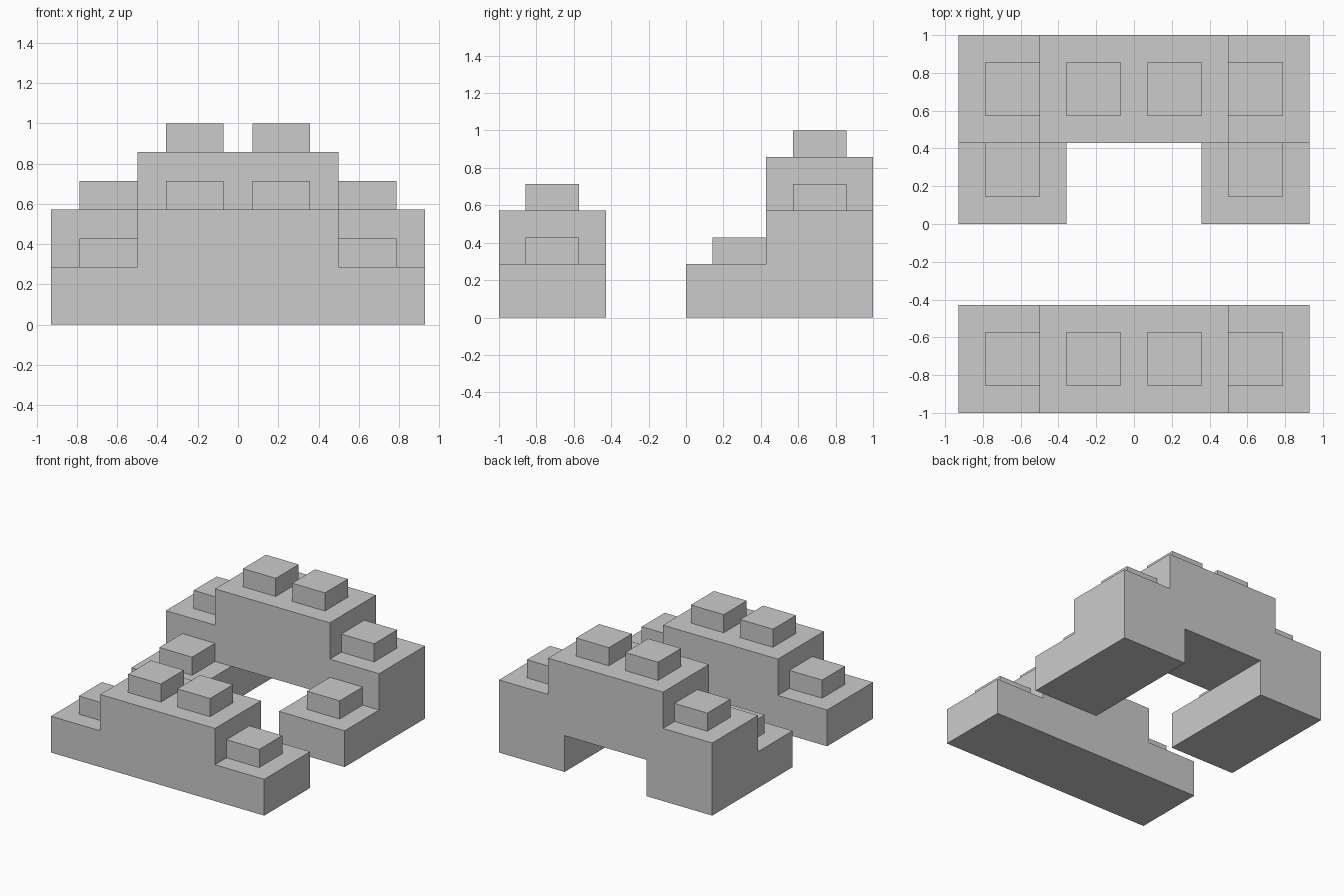
import bpy, bmesh

if "Cube" in bpy.data.objects:
    bpy.data.objects.remove(bpy.data.objects["Cube"])

U = 1 / 7  # grid module of the model


def make_object(name, bm):
    bmesh.ops.recalc_face_normals(bm, faces=bm.faces[:])
    mesh = bpy.data.meshes.new(name)
    bm.to_mesh(mesh)
    bm.free()
    obj = bpy.data.objects.new(name, mesh)
    bpy.context.collection.objects.link(obj)
    return obj


def wall(name, half_profile, y0, y1):
    """Mirror a half outline (x, z) and extrude it from y0 to y1, in modules."""
    outline = half_profile + [(-x, z) for x, z in reversed(half_profile)]
    bm = bmesh.new()
    face = bm.faces.new([bm.verts.new((x * U, y0 * U, z * U)) for x, z in outline])
    ext = bmesh.ops.extrude_face_region(bm, geom=[face])
    verts = [v for v in ext["geom"] if isinstance(v, bmesh.types.BMVert)]
    bmesh.ops.translate(bm, verts=verts, vec=(0, (y1 - y0) * U, 0))
    return make_object(name, bm)


def box(name, x, y, z):
    """Box from three (min, max) ranges, in modules."""
    bm = bmesh.new()
    bmesh.ops.create_cube(bm, size=1)
    for v in bm.verts:
        v.co = [(r[0] if c < 0 else r[1]) * U for c, r in zip(v.co, (x, y, z))]
    return make_object(name, bm)


def mirrored_boxes(name, x, y, z):
    box(name + "_right", x, y, z)
    box(name + "_left", (-x[1], -x[0]), y, z)


# Low stepped front wall
wall("front_wall", [(6.5, 0), (6.5, 2), (3.5, 2), (3.5, 4)], -7, -3)

# Tall stepped back wall with an opening underneath
wall("back_arch", [(2.5, 2), (2.5, 0), (6.5, 0), (6.5, 4), (3.5, 4), (3.5, 6)], 3, 7)

# Low side blocks reaching forward from the back wall
mirrored_boxes("side_block", (2.5, 6.5), (0, 3), (0, 2))

# Square studs on every step
for name, y, z in (("front", -6, 2), ("back", 4, 4)):
    mirrored_boxes(name + "_outer_stud", (3.5, 5.5), (y, y + 2), (z, z + 1))
    mirrored_boxes(name + "_inner_stud", (0.5, 2.5), (y, y + 2), (z + 2, z + 3))
mirrored_boxes("side_stud", (3.5, 5.5), (1, 3), (2, 3))
